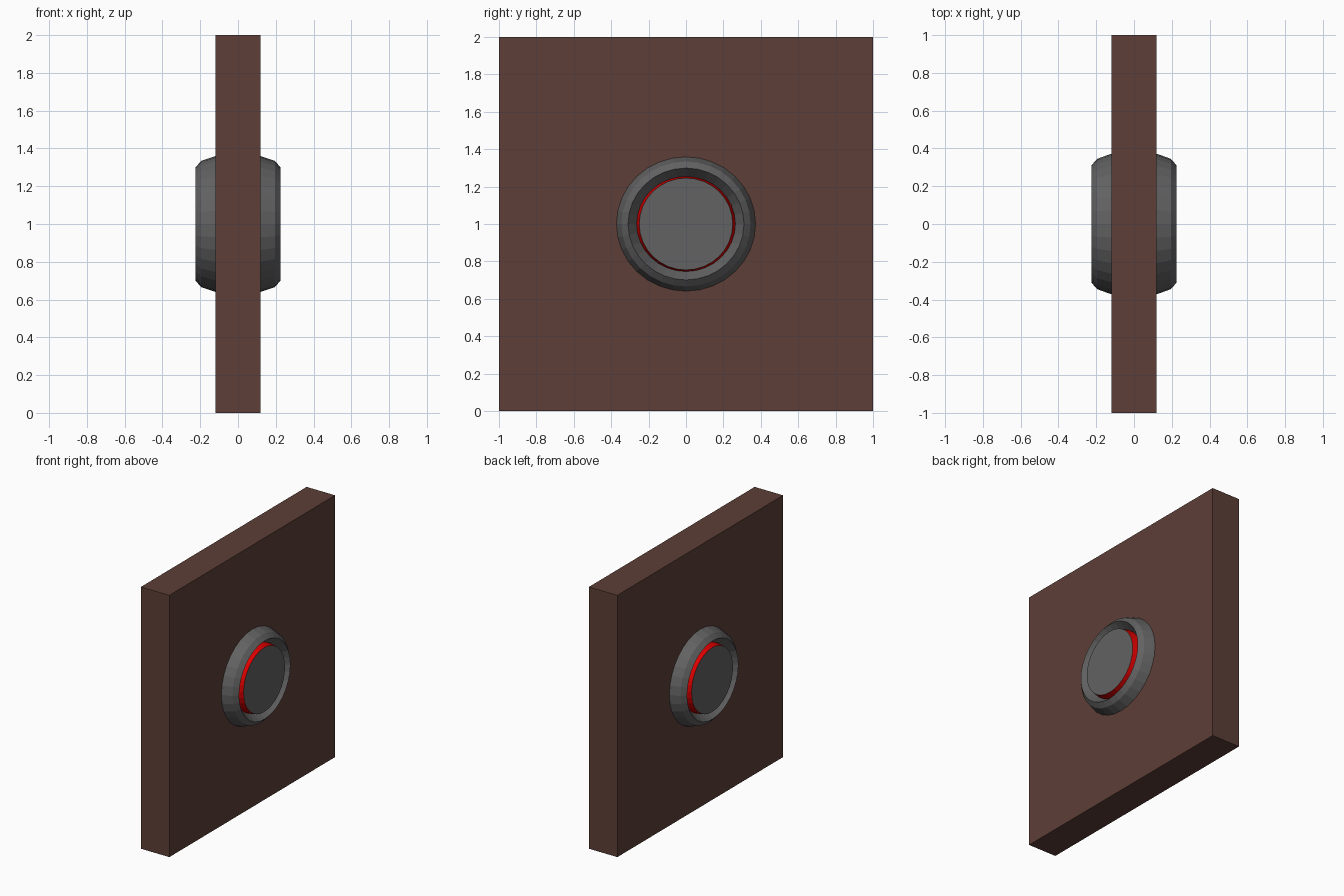
import bpy, bmesh, math

if "Cube" in bpy.data.objects:
    bpy.data.objects.remove(bpy.data.objects["Cube"])

SEG = 32
CZ = 1.0  # height of the button centre


def material(name, rgb):
    m = bpy.data.materials.new(name)
    m.diffuse_color = (*rgb, 1)
    m.use_nodes = True
    m.node_tree.nodes["Principled BSDF"].inputs["Base Color"].default_value = m.diffuse_color
    return m


BROWN = material("dark brown", (0.109, 0.049, 0.038))
GREY = material("mid grey", (0.122, 0.122, 0.122))
RED = material("bright red", (0.72, 0.0, 0.0))


def finish(bm, name, mats):
    bmesh.ops.recalc_face_normals(bm, faces=bm.faces)
    me = bpy.data.meshes.new(name)
    bm.to_mesh(me)
    bm.free()
    for m in mats:
        me.materials.append(m)
    ob = bpy.data.objects.new(name, me)
    bpy.context.collection.objects.link(ob)
    return ob


def loft(name, rings, mats, side, closed=False):
    """Skin elliptical rings (x, radius_y, radius_z) along the x axis."""
    bm = bmesh.new()
    loops = []
    for x, ry, rz in rings:
        loops.append([bm.verts.new((side * x,
                                    ry * math.cos(2 * math.pi * i / SEG),
                                    CZ + rz * math.sin(2 * math.pi * i / SEG)))
                      for i in range(SEG)])
    pairs = list(zip(loops, loops[1:]))
    if closed:
        pairs.append((loops[-1], loops[0]))
    for a, b in pairs:
        for i in range(SEG):
            j = (i + 1) % SEG
            bm.faces.new((a[i], a[j], b[j], b[i]))
    if not closed:
        # end caps: the outer one takes the last material
        bm.faces.new(loops[0])
        bm.faces.new(loops[-1]).material_index = len(mats) - 1
    return finish(bm, name, mats)


# wall slab
bm = bmesh.new()
bmesh.ops.create_cube(bm, size=1)
for v in bm.verts:
    v.co = (v.co.x * 0.24, v.co.y * 2, v.co.z * 2 + 1)
finish(bm, "wall_panel", [BROWN])

# bevelled collar and red-sided button on both faces of the wall
for label, side in (("right", 1), ("left", -1)):
    loft(label + "_collar",
         [(0.10, 0.376, 0.363), (0.12, 0.372, 0.359), (0.195, 0.345, 0.334),
          (0.226, 0.310, 0.299), (0.165, 0.265, 0.255), (0.10, 0.24, 0.23)],
         [GREY], side, closed=True)
    loft(label + "_button",
         [(0.10, 0.267, 0.257), (0.165, 0.264, 0.254), (0.222, 0.250, 0.246)],
         [RED, GREY], side)
